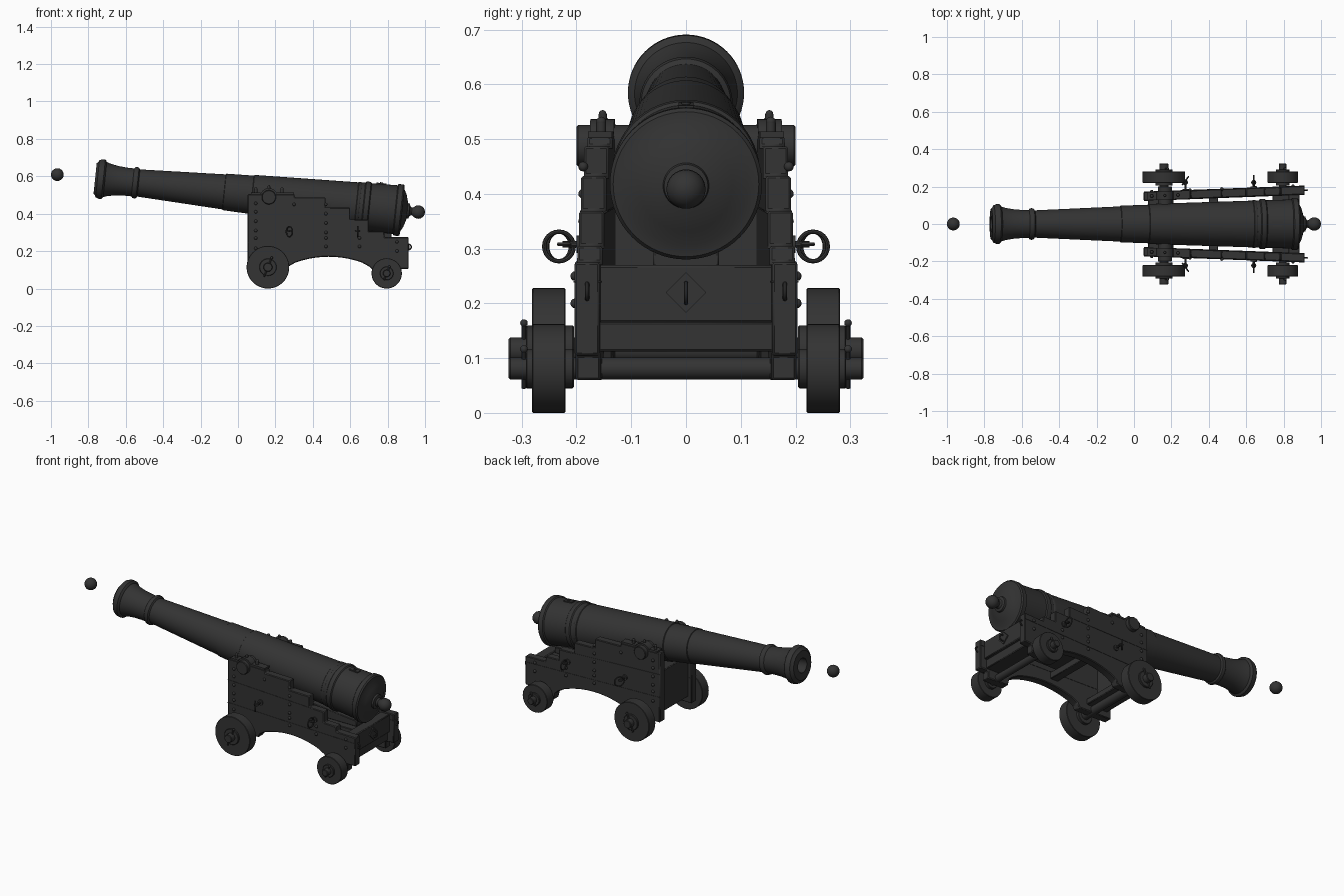
import bpy, bmesh, math
from mathutils import Matrix, Vector

if "Cube" in bpy.data.objects:
    bpy.data.objects.remove(bpy.data.objects["Cube"])

iron = bpy.data.materials.new("dark_iron")
iron.diffuse_color = (0.033, 0.033, 0.033, 1)
iron.use_nodes = True
iron.node_tree.nodes["Principled BSDF"].inputs["Base Color"].default_value = iron.diffuse_color


def finish(name, bm, mirror=False, bevel=0, angle=35):
    bmesh.ops.recalc_face_normals(bm, faces=bm.faces)
    me = bpy.data.meshes.new(name)
    bm.to_mesh(me)
    bm.free()
    me.materials.append(iron)
    ob = bpy.data.objects.new(name, me)
    bpy.context.collection.objects.link(ob)
    bpy.ops.object.select_all(action='DESELECT')
    ob.select_set(True)
    bpy.context.view_layer.objects.active = ob
    bpy.ops.object.shade_smooth_by_angle(angle=math.radians(angle))
    if bevel:
        m = ob.modifiers.new("bevel", 'BEVEL')
        m.width, m.segments, m.limit_method = bevel, 1, 'ANGLE'
    if mirror:
        ob.modifiers.new("mirror", 'MIRROR').use_axis = (False, True, False)
    return ob


def box(bm, x0, x1, y0, y1, z0, z1):
    m = Matrix.Translation(((x0 + x1) / 2, (y0 + y1) / 2, (z0 + z1) / 2))
    bmesh.ops.create_cube(bm, size=1, matrix=m @ Matrix.Diagonal((x1 - x0, y1 - y0, z1 - z0, 1)))


def rod(bm, a, b, r, seg=24):
    a, b = Vector(a), Vector(b)
    q = (b - a).to_track_quat('Z', 'Y').to_matrix().to_4x4()
    bmesh.ops.create_cone(bm, cap_ends=True, segments=seg, radius1=r, radius2=r,
                          depth=(b - a).length, matrix=Matrix.Translation((a + b) / 2) @ q)


def ball(bm, c, r, u=12, v=8):
    bmesh.ops.create_uvsphere(bm, u_segments=u, v_segments=v, radius=r, matrix=Matrix.Translation(c))


def lathe(bm, profile, seg=64):
    # spin (position, radius) points around the x axis
    vs = [bm.verts.new((s, r, 0)) for s, r in profile]
    es = [bm.edges.new(p) for p in zip(vs, vs[1:])]
    bmesh.ops.spin(bm, geom=vs + es, cent=(0, 0, 0), axis=(1, 0, 0), angle=2 * math.pi, steps=seg)
    bmesh.ops.remove_doubles(bm, verts=bm.verts, dist=1e-5)


def ring(bm, c, R, r, normal, seg=24, sides=8):
    q = Matrix.Translation(c) @ Vector(normal).to_track_quat('Z', 'Y').to_matrix().to_4x4()
    loops = []
    for i in range(seg):
        a = 2 * math.pi * i / seg
        loops.append([])
        for j in range(sides):
            b = 2 * math.pi * j / sides
            d = R + r * math.cos(b)
            loops[-1].append(bm.verts.new(q @ Vector((d * math.cos(a), d * math.sin(a), r * math.sin(b)))))
    for i in range(seg):
        A, B = loops[i], loops[(i + 1) % seg]
        for j in range(sides):
            k = (j + 1) % sides
            bm.faces.new((A[j], B[j], B[k], A[k]))


def side(x):
    # centre line of the splayed cheeks
    return 0.146 + 0.038 * x


def slab(bm, pts, t, off=0):
    # xz outline extruded across the thickness of a cheek
    f = [bm.verts.new((x, side(x) + off - t / 2, z)) for x, z in pts]
    b = [bm.verts.new((x, side(x) + off + t / 2, z)) for x, z in pts]
    bm.faces.new(f)
    bm.faces.new(b[::-1])
    for i in range(len(pts)):
        j = (i + 1) % len(pts)
        bm.faces.new((f[i], f[j], b[j], b[i]))


# Barrel with bore, mouldings and cascabel knob
tilt = Matrix.Translation((0, 0, 0.509)) @ Matrix.Rotation(math.atan(0.104), 4, 'Y')
bm = bmesh.new()
prof = [(-0.25, 0), (-0.25, 0.041), (-0.768, 0.041), (-0.768, 0.082), (-0.76, 0.09), (-0.755, 0.1),
        (-0.74, 0.106), (-0.724, 0.106), (-0.718, 0.1), (-0.715, 0.094), (-0.69, 0.086), (-0.65, 0.079),
        (-0.60, 0.075), (-0.566, 0.075), (-0.56, 0.082), (-0.55, 0.085), (-0.54, 0.082), (-0.534, 0.073),
        (-0.075, 0.094), (-0.073, 0.098), (0.075, 0.103), (0.078, 0.107), (0.635, 0.125), (0.638, 0.128),
        (0.65, 0.128), (0.653, 0.126), (0.672, 0.127), (0.677, 0.133), (0.69, 0.135), (0.702, 0.133),
        (0.707, 0.127), (0.845, 0.131), (0.85, 0.138), (0.875, 0.139), (0.882, 0.133), (0.884, 0.112),
        (0.898, 0.085), (0.907, 0.055), (0.91, 0.042), (0.92, 0.04), (0.924, 0.026), (0.934, 0.02),
        (0.942, 0.022)]
prof += [(0.969 + 0.036 * math.cos(a), 0.036 * math.sin(a)) for a in
         [math.radians(140 - 20 * i) for i in range(8)]]
lathe(bm, prof)
bm.transform(tilt)
finish("barrel", bm)

# Vent patch and flash pan on top of the breech
bm = bmesh.new()
box(bm, 0.73, 0.785, -0.014, 0.014, 0.11, 0.134)
rod(bm, (0.757, 0, 0.12), (0.757, 0, 0.138), 0.008, 12)
bm.transform(tilt)
finish("vent_patch", bm)

# Trunnions
bm = bmesh.new()
rod(bm, (0.165, -0.2, 0.488), (0.165, 0.2, 0.488), 0.038, 32)
finish("trunnions", bm, bevel=0.003)

# Cannonball in front of the muzzle
bm = bmesh.new()
ball(bm, (-0.966, 0, 0.609), 0.034, 32, 16)
finish("cannonball", bm, angle=60)

# Stepped cheeks with the arched underside
arch = [(0.27 + 0.43 * i / 12, 0.118 + 0.052 * math.sin(math.pi * i / 12) ** 0.7) for i in range(13)]
outline = [(0.052, 0.095), (0.052, 0.505), (0.12, 0.505), (0.30, 0.505), (0.305, 0.487), (0.468, 0.487),
           (0.468, 0.433), (0.60, 0.433), (0.60, 0.369), (0.698, 0.369), (0.698, 0.305), (0.78, 0.305),
           (0.785, 0.275), (0.912, 0.275), (0.912, 0.105), (0.86, 0.105), (0.86, 0.06), (0.73, 0.06),
           (0.72, 0.10)] + arch[::-1] + [(0.26, 0.095)]
bm = bmesh.new()
slab(bm, outline, 0.046)
finish("cheeks", bm, True, 0.004)

# Joint strips between the cheek planks
bm = bmesh.new()
slab(bm, [(0.053, 0.378), (0.6, 0.366), (0.6, 0.369), (0.053, 0.381)], 0.05)
slab(bm, [(0.053, 0.243), (0.911, 0.238), (0.911, 0.241), (0.053, 0.246)], 0.05)
finish("plank_joints", bm, True)

# Cap squares arched over the trunnions, with a keyed bolt
bm = bmesh.new()
outer = [(0.165 + 0.047 * math.cos(a), 0.49 + 0.047 * math.sin(a)) for a in
         [math.radians(160 - 14 * i) for i in range(11)]]
slab(bm, [(0.07, 0.503), (0.07, 0.514), (0.12, 0.514)] + outer + [(0.21, 0.514), (0.30, 0.514), (0.30, 0.503)], 0.044)
for x in (0.095, 0.235):
    rod(bm, (x, side(x), 0.5), (x, side(x), 0.53), 0.009, 12)
    ball(bm, (x, side(x), 0.532), 0.009)
rod(bm, (0.165, side(0.165), 0.53), (0.165, side(0.165), 0.546), 0.008, 12)
ball(bm, (0.165, side(0.165), 0.546), 0.007)
finish("cap_squares", bm, True)

# Round bolt heads on the cheeks
bm = bmesh.new()
spots = [(0.095, z) for z in (0.455, 0.41, 0.36, 0.31, 0.27, 0.215)]
spots += [(0.47, z) for z in (0.45, 0.40, 0.35, 0.30, 0.27, 0.225)]
spots += [(0.30, 0.45), (0.65, 0.27), (0.65, 0.225), (0.85, 0.25), (0.85, 0.2)]
for x, z in spots:
    ball(bm, (x, side(x) + 0.024, z), 0.009, 10, 6)
finish("bolt_heads", bm, True)

# Tackle rings and eye bolts on the cheeks
bm = bmesh.new()
for x, n in ((0.275, (0.8, -0.6, 0)), (0.64, (1, 0, 0))):
    y = side(x) + 0.022
    rod(bm, (x, y - 0.004, 0.308), (x, y + 0.008, 0.308), 0.016, 16)
    rod(bm, (x, y, 0.308), (x, 0.226, 0.308), 0.006, 10)
    ring(bm, (x, 0.222, 0.308), 0.01, 0.004, (0, 0, 1), 12, 6)
    ring(bm, (x, 0.232, 0.304), 0.027, 0.004, n)
finish("tackle_rings", bm, True)

# Cross timbers, bed and quoin
bm = bmesh.new()
box(bm, 0.075, 0.14, -0.135, 0.135, 0.13, 0.375)
box(bm, 0.825, 0.885, -0.16, 0.16, 0.165, 0.27)
box(bm, 0.74, 0.872, -0.16, 0.16, 0.112, 0.166)
box(bm, 0.11, 0.21, -0.14, 0.14, 0.13, 0.165)
finish("transoms", bm, bevel=0.004)
bm = bmesh.new()
box(bm, 0.40, 0.84, -0.10, 0.10, 0.235, 0.262)
box(bm, 0.40, 0.45, -0.15, 0.15, 0.2, 0.24)
finish("stool_bed", bm, bevel=0.003)
bm = bmesh.new()
box(bm, 0.52, 0.82, -0.06, 0.06, 0.262, 0.33)
for v in bm.verts:
    if v.co.z > 0.3:
        v.co.z = 0.326 if v.co.x < 0.6 else 0.296
finish("quoin", bm, bevel=0.003)

# Diamond plate with train ring on the rear transom
bm = bmesh.new()
box(bm, -0.004, 0.004, -0.026, 0.026, -0.026, 0.026)
bm.transform(Matrix.Translation((0.887, 0, 0.22)) @ Matrix.Rotation(math.pi / 4, 4, 'X'))
ring(bm, (0.896, 0, 0.219), 0.018, 0.004, (0, 1, 0))
finish("train_ring_plate", bm)

# Breeching loops on the rear ends of the cheeks
bm = bmesh.new()
ring(bm, (0.912, side(0.912), 0.222), 0.014, 0.004, (0, 1, 0))
finish("rear_loops", bm, True)

# Axles, wheels, hub collars and linchpins
for name, x, r, hub, ax in (("front", 0.16, 0.114, 0.046, 0.024), ("rear", 0.795, 0.081, 0.036, 0.02)):
    bm = bmesh.new()
    rod(bm, (x, -0.324, r), (x, 0.324, r), ax)
    finish(name + "_axle", bm, bevel=0.003)
    bm = bmesh.new()
    rod(bm, (x, 0.22, r), (x, 0.281, r), r, 48)
    finish(name + "_wheels", bm, True, 0.002)
    bm = bmesh.new()
    rod(bm, (x, 0.205, r), (x, 0.292, r), hub, 32)
    finish(name + "_hub_collars", bm, True, 0.002)
    bm = bmesh.new()
    d = Vector((0.02, 0, 0.05)) * (r / 0.114)
    c = Vector((x, 0.296, r))
    rod(bm, c - d, c + d, 0.0045, 10)
    ball(bm, c + d, 0.007, 10, 6)
    finish(name + "_linchpins", bm, True)
